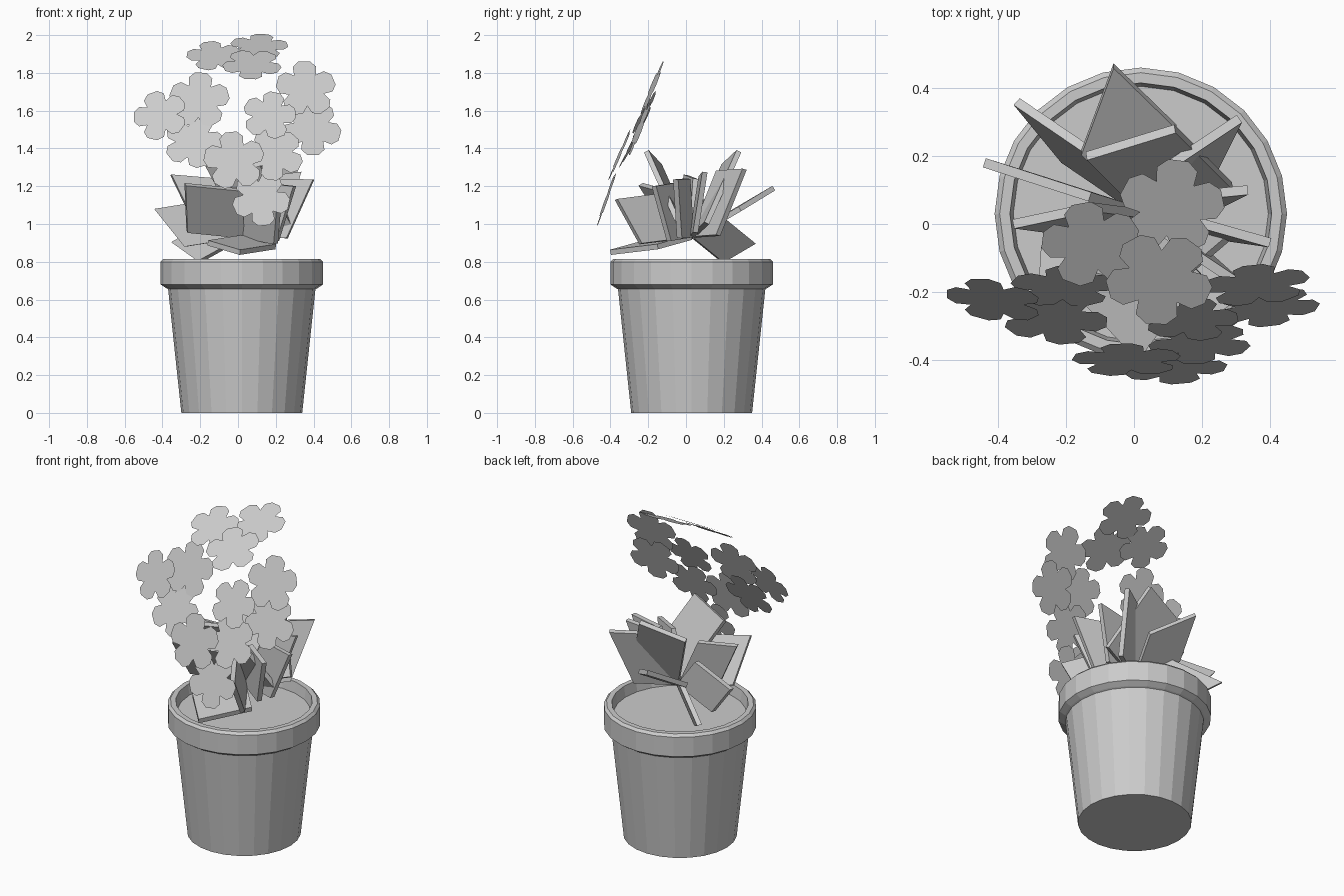
import bpy, bmesh, math
from mathutils import Vector, Matrix

if "Cube" in bpy.data.objects:
    bpy.data.objects.remove(bpy.data.objects["Cube"])

grey = bpy.data.materials.new("plain grey")
grey.diffuse_color = (0.6, 0.6, 0.6, 1)
grey.use_nodes = True
grey.node_tree.nodes["Principled BSDF"].inputs["Base Color"].default_value = grey.diffuse_color


def make(name, bm, fix_normals=True):
    if fix_normals:
        bmesh.ops.recalc_face_normals(bm, faces=bm.faces)
    me = bpy.data.meshes.new(name)
    bm.to_mesh(me)
    bm.free()
    me.materials.append(grey)
    ob = bpy.data.objects.new(name, me)
    bpy.context.collection.objects.link(ob)
    return ob


def lathe(name, profile, center, sides=24):
    """Turn (radius, z) points around the z axis and cap both ends."""
    bm = bmesh.new()
    rings = []
    for r, z in profile:
        rings.append([bm.verts.new((center[0] + r * math.cos(2 * math.pi * i / sides),
                                    center[1] + r * math.sin(2 * math.pi * i / sides), z))
                      for i in range(sides)])
    for a, b in zip(rings, rings[1:]):
        for i in range(sides):
            j = (i + 1) % sides
            bm.faces.new((a[i], a[j], b[j], b[i]))
    bm.faces.new(rings[0][::-1])
    bm.faces.new(rings[-1])
    return make(name, bm)


# pot with rim; the last ring closes as the soil surface
lathe("pot", [(0.32, 0), (0.39, 0.655), (0.40, 0.66), (0.43, 0.68), (0.43, 0.80),
              (0.415, 0.815), (0.385, 0.815), (0.375, 0.75)], (0.02, 0.03))

# leaves: flat plates, four-cornered, all meeting near one root
ROOT = Vector((0.03, 0.03, 0.93))
# tip and one side corner of each leaf; the other side corner follows
leaves = [
    ((-0.06, 0.465, 1.19), (-0.155, 0.21, 1.04)),
    ((0.12, 0.28, 1.385), (-0.14, 0.20, 1.31)),
    ((0.31, 0.31, 1.29), (0.10, 0.17, 1.28)),
    ((-0.345, 0.36, 0.90), (-0.11, 0.20, 1.03)),
    ((-0.44, 0.18, 1.08), (-0.13, 0.08, 1.13)),
    ((-0.355, 0.0, 1.26), (-0.12, 0.05, 1.24)),
    ((-0.28, -0.24, 1.21), (0.02, -0.13, 1.18)),
    ((0.01, -0.40, 0.85), (-0.16, -0.22, 0.90)),
    ((0.22, -0.37, 1.13), (0.05, -0.10, 1.165)),
    ((0.40, -0.055, 1.235), (0.17, 0.01, 1.24)),
    ((0.08, -0.21, 1.385), (-0.17, -0.14, 1.31)),
    ((0.335, 0.10, 1.275), (0.13, 0.08, 1.25)),
    ((0.30, -0.17, 1.20), (0.12, -0.05, 1.22)),
]
for n, (tip, side) in enumerate(leaves):
    tip, side = Vector(tip), Vector(side)
    corners = [ROOT, side, tip, ROOT + tip - side]
    off = (side - ROOT).cross(tip - ROOT).normalized() * 0.014
    bm = bmesh.new()
    lo = [bm.verts.new(c - off) for c in corners]
    hi = [bm.verts.new(c + off) for c in corners]
    bm.faces.new(lo[::-1])
    bm.faces.new(hi)
    for i in range(4):
        j = (i + 1) % 4
        bm.faces.new((lo[i], lo[j], hi[j], hi[i]))
    make(f"leaf_{n + 1}", bm)

# blossoms: flat five-petalled cut-outs: centre, normal, radius, spin
blossoms = [
    ((0.11, 0.05, 1.94), (0, -0.43, 0.90), 0.153, 10),
    ((-0.125, -0.06, 1.89), (0, -0.53, 0.85), 0.145, 30),
    ((0.075, -0.16, 1.845), (0, -0.50, 0.86), 0.155, 50),
    ((-0.205, -0.185, 1.655), (0, -0.92, 0.38), 0.158, 15),
    ((-0.41, -0.225, 1.575), (-0.15, -0.90, 0.42), 0.142, 40),
    ((-0.235, -0.28, 1.435), (-0.05, -0.88, 0.47), 0.155, 0),
    ((-0.02, -0.40, 1.335), (0, -0.95, 0.30), 0.16, 25),
    ((0.12, -0.42, 1.135), (0.05, -0.94, 0.33), 0.152, 60),
    ((0.195, -0.35, 1.37), (0.05, -0.92, 0.40), 0.15, 45),
    ((0.165, -0.28, 1.575), (0.0, -0.88, 0.45), 0.14, 5),
    ((0.36, -0.18, 1.715), (0.08, -0.92, 0.38), 0.157, 20),
    ((0.39, -0.245, 1.51), (0.1, -0.93, 0.36), 0.155, 55),
]
PETAL = [(-36, 0.62), (-26, 0.90), (-11, 1.02), (11, 1.02), (26, 0.90)]
for n, (c, normal, r, spin) in enumerate(blossoms):
    turn = Matrix.Translation(c) @ Vector(normal).to_track_quat('Z', 'Y').to_matrix().to_4x4()
    bm = bmesh.new()
    ring = []
    for p in range(5):
        for deg, k in PETAL:
            a = math.radians(p * 72 + deg + spin)
            ring.append(bm.verts.new(turn @ Vector((r * k * math.cos(a), r * k * math.sin(a), 0))))
    mid = bm.verts.new(c)
    for i in range(len(ring)):
        bm.faces.new((mid, ring[i], ring[(i + 1) % len(ring)]))
    make(f"blossom_{n + 1}", bm, False)
